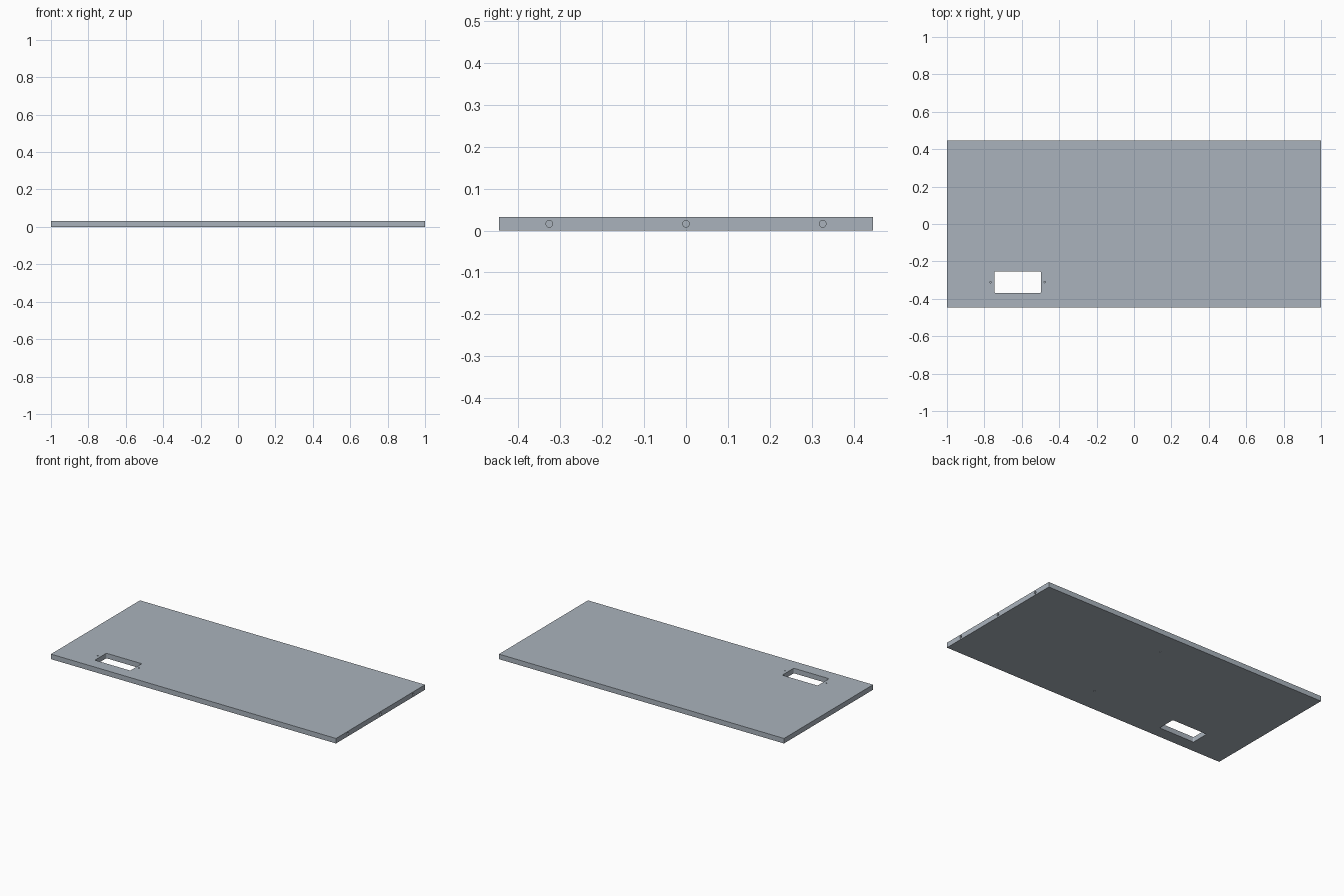
import bpy, bmesh
from math import pi, cos, sin
from mathutils import Matrix

if "Cube" in bpy.data.objects:
    bpy.data.objects.remove(bpy.data.objects["Cube"])

W, D, T = 2.0, 0.892, 0.032


def new_object(name, bm):
    bmesh.ops.recalc_face_normals(bm, faces=bm.faces)
    mesh = bpy.data.meshes.new(name)
    bm.to_mesh(mesh)
    bm.free()
    ob = bpy.data.objects.new(name, mesh)
    bpy.context.collection.objects.link(ob)
    return ob


def add_drill(bm, centre, radius, length, rotation=Matrix()):
    bmesh.ops.create_cone(bm, cap_ends=True, segments=32, radius1=radius, radius2=radius,
                          depth=length, matrix=Matrix.Translation(centre) @ rotation)


def add_rounded_block(bm, cx, cy, w, d, r, z0, z1):
    verts = []
    for i, (sx, sy) in enumerate([(1, 1), (-1, 1), (-1, -1), (1, -1)]):
        for k in range(7):
            a = (i + k / 6) * pi / 2
            verts.append(bm.verts.new((cx + sx * (w / 2 - r) + r * cos(a),
                                       cy + sy * (d / 2 - r) + r * sin(a), z0)))
    face = bm.faces.new(verts)
    out = bmesh.ops.extrude_face_region(bm, geom=[face])
    top = [v for v in out["geom"] if isinstance(v, bmesh.types.BMVert)]
    bmesh.ops.translate(bm, verts=top, vec=(0, 0, z1 - z0))


# Panel board
bm = bmesh.new()
bmesh.ops.create_cube(bm, size=1, matrix=Matrix.Translation((0, 0, T / 2)) @ Matrix.Diagonal((W, D, T, 1)))
panel = new_object("panel", bm)
mat = bpy.data.materials.new("blue_grey")
mat.diffuse_color = (0.40, 0.45, 0.505, 1)
mat.use_nodes = True
mat.node_tree.nodes["Principled BSDF"].inputs["Base Color"].default_value = mat.diffuse_color
panel.data.materials.append(mat)

# Cutter for the slot and all drilled holes
bm = bmesh.new()
add_rounded_block(bm, -0.622, -0.311, 0.248, 0.115, 0.006, -0.05, 0.1)
for y in (-0.326, 0, 0.326):                      # dowel holes in the right edge
    add_drill(bm, (W / 2, y, T / 2), 0.008, 0.08, Matrix.Rotation(pi / 2, 4, 'Y'))
for x in (-0.767, -0.477):                        # screw holes beside the slot
    add_drill(bm, (x, -0.311, T), 0.004, 0.03)
for y in (-0.288, 0.288):                         # screw holes underneath
    add_drill(bm, (0.05, y, 0), 0.005, 0.03)
cutter = new_object("hole_cutter", bm)
cutter.data.materials.append(mat)
cutter.hide_render = True

# Cut the holes, then drop the cutter
mod = panel.modifiers.new("holes", 'BOOLEAN')
mod.operation = 'DIFFERENCE'
mod.solver = 'EXACT'
mod.object = cutter
bpy.context.view_layer.objects.active = panel
panel.select_set(True)
bpy.ops.object.modifier_apply(modifier=mod.name)
bpy.data.objects.remove(cutter)
bpy.ops.object.shade_smooth_by_angle(angle=pi / 6)
